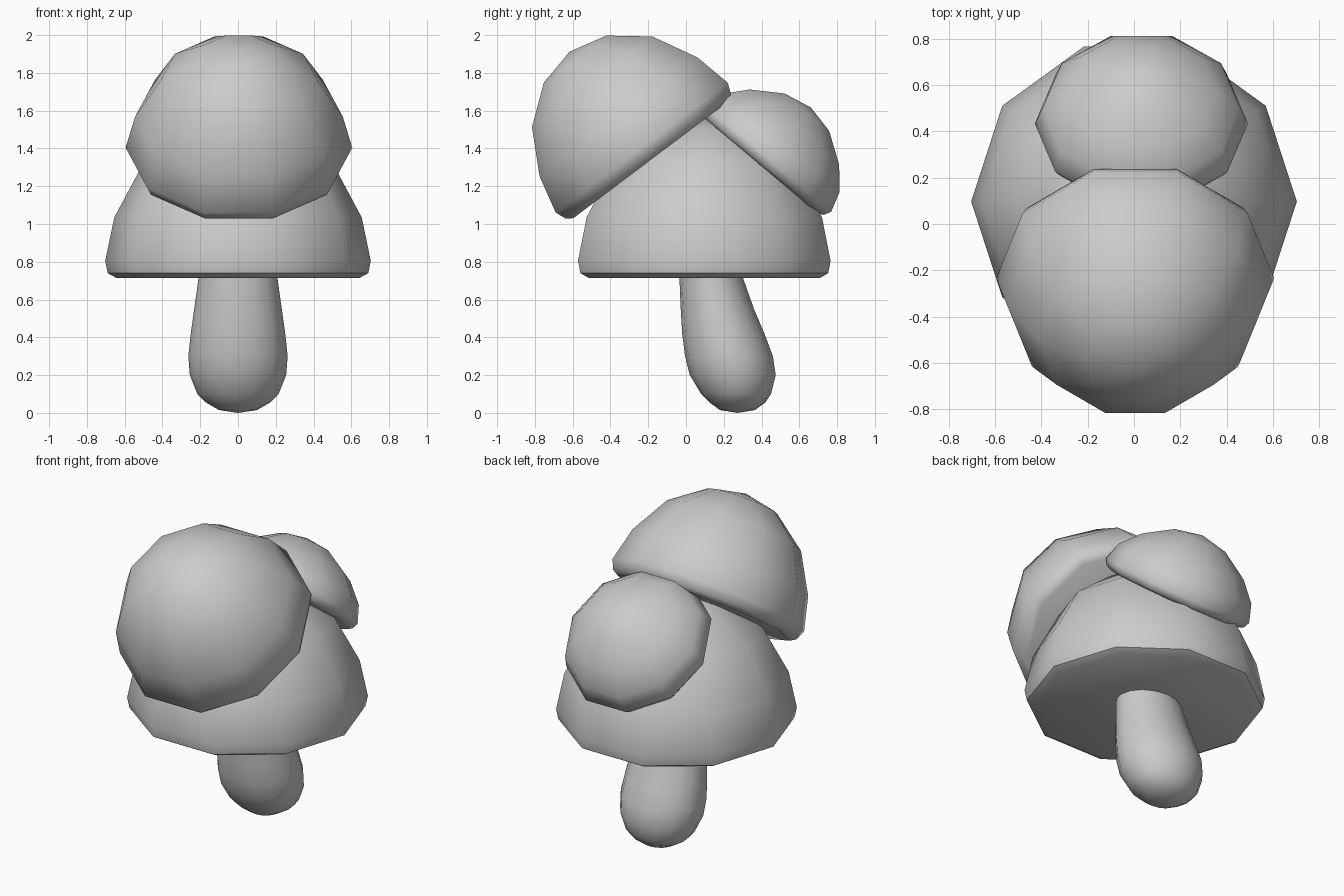
import bpy, bmesh, math
from mathutils import Matrix

if "Cube" in bpy.data.objects:
    bpy.data.objects.remove(bpy.data.objects["Cube"])


def loft(name, rings, sides, matrix=None, tips=(None, None), smooth=45):
    """Skin elliptical rings (cx, cy, z, rx, ry); each end is an apex or a flat face."""
    bm = bmesh.new()
    loops = []
    for cx, cy, z, rx, ry in rings:
        loops.append([bm.verts.new((cx + rx * math.cos(2 * math.pi * i / sides),
                                    cy + ry * math.sin(2 * math.pi * i / sides), z))
                      for i in range(sides)])
    for a, b in zip(loops, loops[1:]):
        for i in range(sides):
            j = (i + 1) % sides
            bm.faces.new((a[i], a[j], b[j], b[i]))
    for loop, tip in ((loops[0], tips[0]), (loops[-1], tips[1])):
        if tip is None:
            bm.faces.new(loop)
        else:
            apex = bm.verts.new(tip)
            for i in range(sides):
                bm.faces.new((loop[i], loop[(i + 1) % sides], apex))
    bmesh.ops.recalc_face_normals(bm, faces=bm.faces)
    mesh = bpy.data.meshes.new(name)
    bm.to_mesh(mesh)
    bm.free()
    obj = bpy.data.objects.new(name, mesh)
    bpy.context.collection.objects.link(obj)
    if matrix:
        obj.matrix_world = matrix
    bpy.ops.object.select_all(action='DESELECT')
    obj.select_set(True)
    bpy.context.view_layer.objects.active = obj
    bpy.ops.object.shade_smooth_by_angle(angle=math.radians(smooth))
    return obj


def cap(name, profile, height, location, tilt):
    """Ten-sided mushroom dome with a rounded rim and flat underside."""
    rings = [(0, 0, z, r, r) for r, z in profile]
    m = Matrix.Translation(location) @ Matrix.Rotation(math.radians(tilt), 4, 'X')
    return loft(name, rings, 10, m, (None, (0, 0, height)))


# Large level cap
cap("main_cap", [(0.645, 0), (0.69, 0.025), (0.703, 0.09), (0.655, 0.32),
                 (0.505, 0.60), (0.265, 0.79)], 0.86, (0, 0.097, 0.715), 0)

# Medium cap leaning forward
cap("front_cap", [(0.54, 0), (0.575, 0.022), (0.60, 0.08), (0.55, 0.285),
                  (0.419, 0.517), (0.218, 0.667)], 0.716, (0.005, -0.186, 1.34), 37)

# Small cap leaning back
cap("back_cap", [(0.41, 0), (0.44, 0.015), (0.46, 0.052), (0.425, 0.16),
                 (0.326, 0.27), (0.162, 0.373)], 0.406, (0.032, 0.40, 1.306), -40)

# Curved, tapering stem: height, front edge y, back edge y, half width
stem = [(0.015, 0.18, 0.365, 0.10), (0.055, 0.125, 0.42, 0.17), (0.10, 0.08, 0.45, 0.215),
        (0.20, 0.02, 0.475, 0.255), (0.30, -0.005, 0.46, 0.263), (0.42, -0.02, 0.415, 0.25),
        (0.55, -0.028, 0.36, 0.232), (0.72, -0.035, 0.30, 0.208), (0.90, -0.035, 0.265, 0.20)]
loft("stem", [(0, (a + b) / 2, z, rx, (b - a) / 2) for z, a, b, rx in stem],
     16, tips=((0, 0.272, 0), None), smooth=60)
